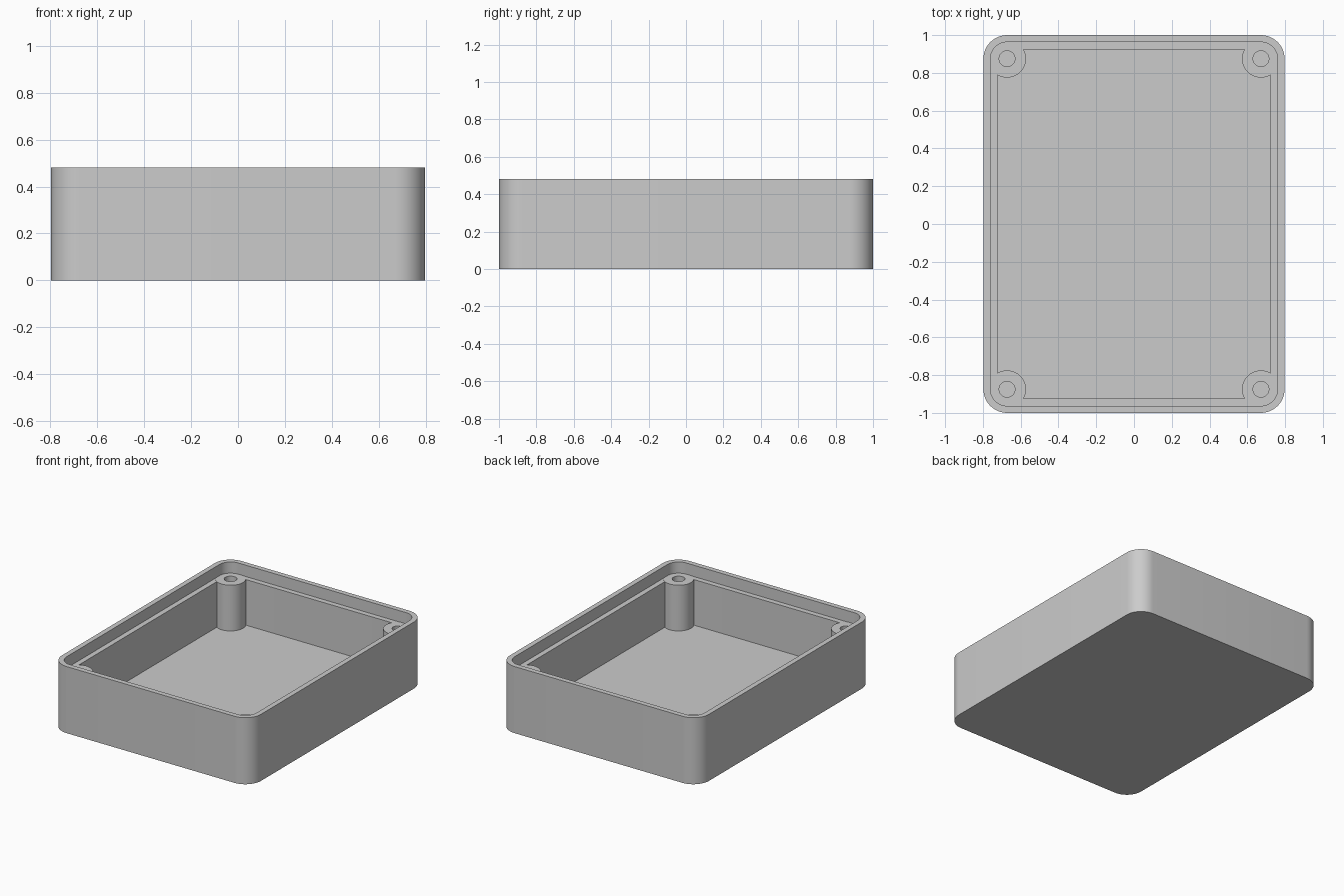
import bpy, bmesh
from math import cos, sin, pi, radians

cube = bpy.data.objects.get("Cube")
if cube:
    bpy.data.objects.remove(cube, do_unlink=True)

HALF_X, HALF_Y, HEIGHT, CORNER = 0.797, 1.0, 0.482, 0.125
RIM, WALL = 0.037, 0.075          # lip thickness, full wall thickness
LEDGE_Z, FLOOR_Z = 0.40, 0.07
BOSS_R, HOLE_R = 0.10, 0.042

grey = bpy.data.materials.new("plain_grey")
grey.use_nodes = True
grey.diffuse_color = (0.6, 0.6, 0.6, 1)
grey.node_tree.nodes["Principled BSDF"].inputs["Base Color"].default_value = (0.6, 0.6, 0.6, 1)


def rounded_rect(inset, z, steps=12):
    """Outline of the case, moved inward by inset, at height z."""
    cx, cy, r = HALF_X - CORNER, HALF_Y - CORNER, CORNER - inset
    points = []
    for q, (sx, sy) in enumerate([(1, 1), (-1, 1), (-1, -1), (1, -1)]):
        for i in range(steps + 1):
            a = (q + i / steps) * pi / 2
            points.append((sx * cx + r * cos(a), sy * cy + r * sin(a), z))
    return points


def circle(x, y, r, z, sides=48):
    return [(x + r * cos(2 * pi * i / sides), y + r * sin(2 * pi * i / sides), z)
            for i in range(sides)]


def loft(name, outlines):
    """Skin a row of matching outlines and cap both ends."""
    bm = bmesh.new()
    rings = [[bm.verts.new(p) for p in outline] for outline in outlines]
    for a, b in zip(rings, rings[1:]):
        for i in range(len(a)):
            j = (i + 1) % len(a)
            bm.faces.new((a[i], a[j], b[j], b[i]))
    bm.faces.new(rings[0][::-1])
    bm.faces.new(rings[-1])
    bmesh.ops.recalc_face_normals(bm, faces=bm.faces)
    mesh = bpy.data.meshes.new(name)
    bm.to_mesh(mesh)
    bm.free()
    mesh.materials.append(grey)
    obj = bpy.data.objects.new(name, mesh)
    bpy.context.collection.objects.link(obj)
    return obj


# Open case: outer wall, lip, ledge for the lid, inner wall, floor
parts = [loft("case_body", [
    rounded_rect(0, 0), rounded_rect(0, HEIGHT),
    rounded_rect(RIM, HEIGHT), rounded_rect(RIM, LEDGE_Z),
    rounded_rect(WALL, LEDGE_Z), rounded_rect(WALL, FLOOR_Z)])]

# Screw bosses with blind holes, one in each corner
boss_x, boss_y = HALF_X - CORNER, HALF_Y - CORNER
boss_top = LEDGE_Z + 0.001
for side, sx in (("left", 1), ("right", -1)):
    for end, sy in (("front", -1), ("back", 1)):
        x, y = sx * boss_x, sy * boss_y
        parts.append(loft(f"screw_boss_{end}_{side}", [
            circle(x, y, BOSS_R, FLOOR_Z - 0.02), circle(x, y, BOSS_R, boss_top),
            circle(x, y, HOLE_R, boss_top), circle(x, y, HOLE_R, FLOOR_Z + 0.002)]))

# Smooth the rounded walls, keep the edges crisp
bpy.ops.object.select_all(action='DESELECT')
for part in parts:
    part.select_set(True)
bpy.context.view_layer.objects.active = parts[0]
bpy.ops.object.shade_smooth_by_angle(angle=radians(30))
